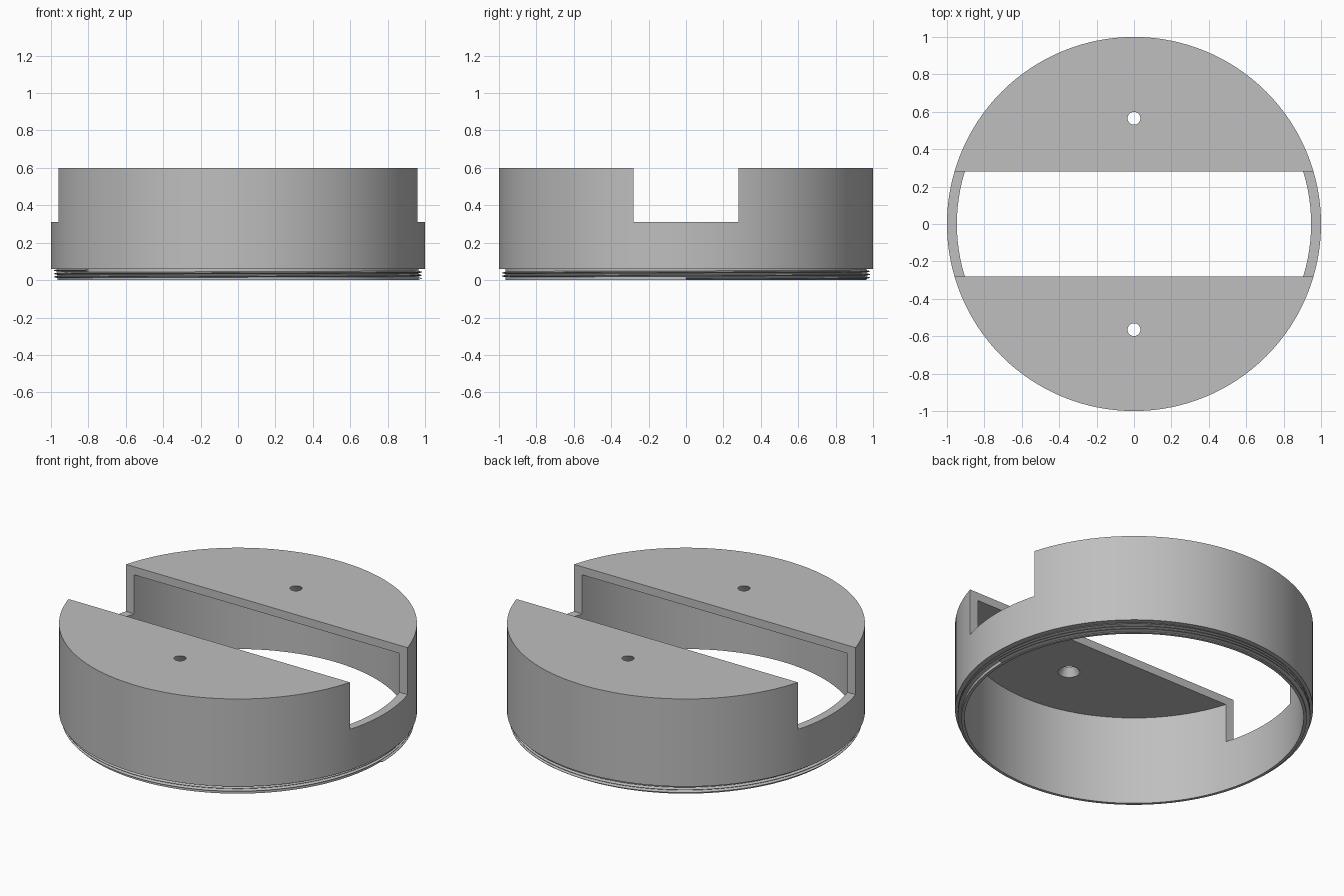
import bpy, bmesh, math

cube = bpy.data.objects.get("Cube")
if cube:
    bpy.data.objects.remove(cube, do_unlink=True)

SEG = 128
HEIGHT, NECK_TOP = 0.6, 0.06
R_OUT, R_IN, R_NECK, R_CREST = 1.0, 0.947, 0.965, 0.985
ROOF = 0.05
SLOT_HALF, SLOT_FLOOR = 0.28, 0.31

grey = bpy.data.materials.new("plain grey")
grey.use_nodes = True
colour = (0.52, 0.52, 0.52, 1)
grey.diffuse_color = colour
grey.node_tree.nodes["Principled BSDF"].inputs["Base Color"].default_value = colour


def make_object(name, bm):
    bmesh.ops.recalc_face_normals(bm, faces=bm.faces)
    mesh = bpy.data.meshes.new(name)
    bm.to_mesh(mesh)
    bm.free()
    mesh.materials.append(grey)
    obj = bpy.data.objects.new(name, mesh)
    bpy.context.collection.objects.link(obj)
    return obj


def select_only(obj):
    bpy.ops.object.select_all(action="DESELECT")
    obj.select_set(True)
    bpy.context.view_layer.objects.active = obj


def cut(target, cutter):
    cutter.hide_render = True
    mod = target.modifiers.new("cut", "BOOLEAN")
    mod.operation, mod.solver, mod.object = "DIFFERENCE", "EXACT", cutter
    select_only(target)
    bpy.ops.object.modifier_apply(modifier=mod.name)
    bpy.data.objects.remove(cutter, do_unlink=True)


# Hollow cap, open underneath, with a stepped-in neck
bm = bmesh.new()
rings = []
profile = [(R_OUT, HEIGHT), (R_OUT, NECK_TOP), (R_NECK, NECK_TOP),
           (R_NECK, 0), (R_IN, 0), (R_IN, HEIGHT - ROOF)]
for r, z in profile:
    rings.append([bm.verts.new((r * math.cos(2 * math.pi * i / SEG),
                                r * math.sin(2 * math.pi * i / SEG), z))
                  for i in range(SEG)])
for a, b in zip(rings, rings[1:]):
    for i in range(SEG):
        j = (i + 1) % SEG
        bm.faces.new((a[i], a[j], b[j], b[i]))
bm.faces.new(rings[0])
bm.faces.new(rings[-1])
cap = make_object("slotted_cap", bm)

# Wide slot across the top
bm = bmesh.new()
bmesh.ops.create_cube(bm, size=1)
bmesh.ops.scale(bm, vec=(3, 2 * SLOT_HALF, 1), verts=bm.verts)
bmesh.ops.translate(bm, vec=(0, 0, SLOT_FLOOR + 0.5), verts=bm.verts)
cut(cap, make_object("slot_cutter", bm))

# Screw holes, countersunk from inside
for side in (-1, 1):
    bm = bmesh.new()
    bmesh.ops.create_cone(bm, cap_ends=True, segments=32,
                          radius1=0.062, radius2=0.033, depth=ROOF + 0.004)
    bmesh.ops.translate(bm, vec=(0, side * 0.565, HEIGHT - ROOF / 2), verts=bm.verts)
    cut(cap, make_object("hole_cutter", bm))

# Helical thread around the neck
bm = bmesh.new()
PITCH, TURNS, START = 0.017, 2.6, 0.009
steps = int(SEG * TURNS)
previous = None
for i in range(steps + 1):
    angle = 2 * math.pi * i / SEG
    mid = START + PITCH * i / SEG
    section = [bm.verts.new((r * math.cos(angle), r * math.sin(angle), mid + dz))
               for r, dz in ((R_NECK - 0.005, -0.008), (R_CREST, -0.001),
                             (R_CREST, 0.001), (R_NECK - 0.005, 0.008))]
    if previous:
        for k in range(4):
            n = (k + 1) % 4
            bm.faces.new((previous[k], previous[n], section[n], section[k]))
    else:
        bm.faces.new(section)
    previous = section
bm.faces.new(previous)
thread = make_object("screw_thread", bm)

for obj in (cap, thread):
    select_only(obj)
    bpy.ops.object.shade_smooth_by_angle(angle=math.radians(25))
